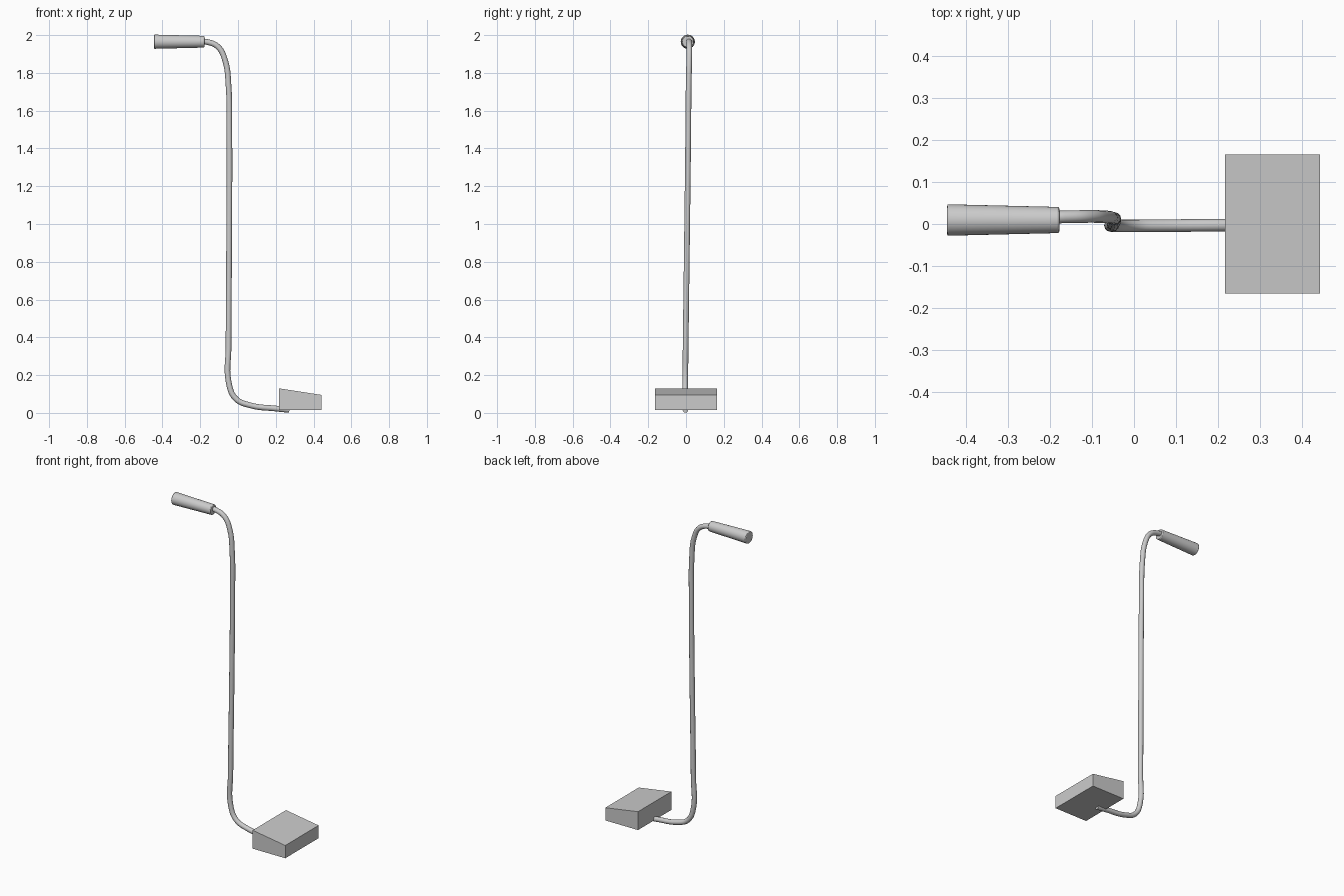
import bpy, bmesh, math

if "Cube" in bpy.data.objects:
    bpy.data.objects.remove(bpy.data.objects["Cube"])

# bent rod: swept circle along a smooth path
path = [(-0.20, 0.016, 1.966), (-0.165, 0.017, 1.964), (-0.106, 0.018, 1.938),
        (-0.068, 0.017, 1.865), (-0.05, 0.014, 1.73), (-0.046, 0.012, 1.5),
        (-0.047, 0.005, 0.9), (-0.05, -0.002, 0.35), (-0.049, -0.004, 0.16),
        (-0.012, -0.004, 0.075), (0.065, -0.004, 0.040), (0.20, -0.003, 0.023),
        (0.272, -0.003, 0.0155)]
curve = bpy.data.curves.new("shaft", 'CURVE')
curve.dimensions = '3D'
curve.bevel_depth = 0.015
curve.bevel_resolution = 4
curve.resolution_u = 6
curve.use_fill_caps = True
spline = curve.splines.new('BEZIER')
spline.bezier_points.add(len(path) - 1)
for bp, co in zip(spline.bezier_points, path):
    bp.co = co
    bp.handle_left_type = bp.handle_right_type = 'AUTO'
shaft = bpy.data.objects.new("shaft", curve)
bpy.context.collection.objects.link(shaft)
shaft.select_set(True)
bpy.context.view_layer.objects.active = shaft
bpy.ops.object.convert(target='MESH')
bpy.ops.object.shade_smooth_by_angle(angle=math.radians(40))

# tapered grip with softened ends
bpy.ops.mesh.primitive_cone_add(vertices=32, radius1=0.0375, radius2=0.031, depth=0.267,
                                location=(-0.3115, 0.0095, 1.965),
                                rotation=(0, math.radians(90), 0))
grip = bpy.context.object
grip.name = "grip"
bev = grip.modifiers.new("soft_ends", 'BEVEL')
bev.width = 0.004
bev.segments = 2
bev.limit_method = 'ANGLE'
bev.angle_limit = math.radians(40)
bpy.ops.object.shade_smooth_by_angle(angle=math.radians(40))

# wedge-shaped head: side profile extruded across y
profile = [(0.217, 0.015), (0.443, 0.015), (0.443, 0.095), (0.217, 0.130)]
bm = bmesh.new()
face = bm.faces.new([bm.verts.new((x, -0.165, z)) for x, z in profile])
ext = bmesh.ops.extrude_face_region(bm, geom=[face])
bmesh.ops.translate(bm, vec=(0, 0.33, 0),
                    verts=[g for g in ext["geom"] if isinstance(g, bmesh.types.BMVert)])
bmesh.ops.recalc_face_normals(bm, faces=bm.faces)
mesh = bpy.data.meshes.new("wedge_head")
bm.to_mesh(mesh)
bm.free()
bpy.context.collection.objects.link(bpy.data.objects.new("wedge_head", mesh))
